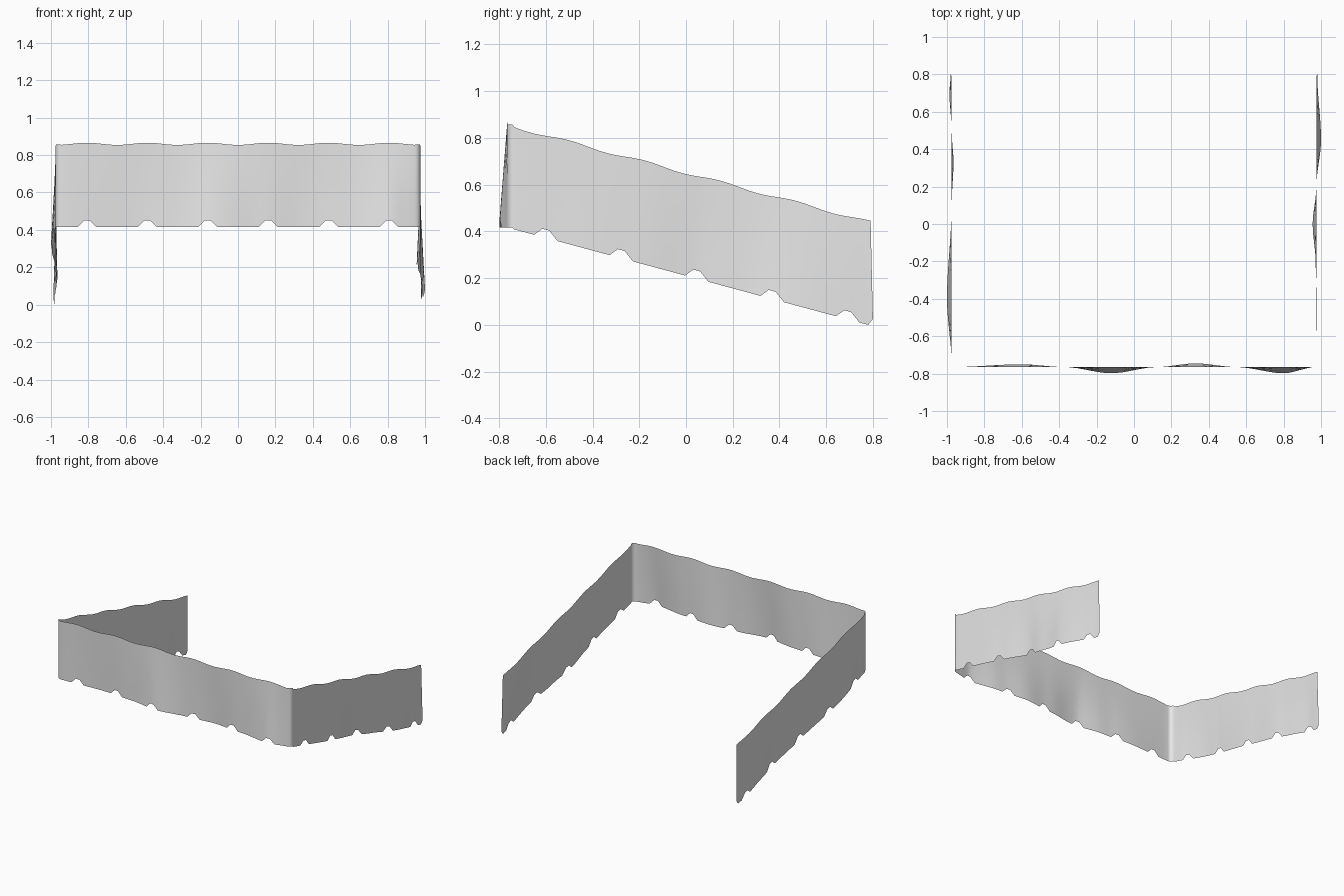
import bpy, bmesh, math

if "Cube" in bpy.data.objects:
    bpy.data.objects.remove(bpy.data.objects["Cube"], do_unlink=True)

HALF_X, FRONT_Y, REAR_Y = 0.975, -0.765, 0.79
RADIUS, PITCH, ROWS = 0.03, 0.323, 4
FRONT_NOTCHES = [(k - 2.5) * PITCH for k in range(6)]
SIDE_NOTCHES = [-0.6 + k * PITCH for k in range(5)]

# Outward swing of the hem: (position along the panel, offset)
FRONT_SWING = [(-0.97, 0), (-0.6, -0.015), (-0.37, 0), (-0.12, 0.033),
               (0.12, 0), (0.33, -0.02), (0.55, 0), (0.8, 0.033), (0.97, 0)]
RIGHT_SWING = [(-0.75, 0), (-0.4, 0.025), (0.1, 0), (0.33, -0.01),
               (0.5, 0), (0.7, 0.012), (0.8, 0.005)]
LEFT_SWING = [(-0.75, 0), (-0.4, 0.004), (-0.2, -0.004), (0, -0.02),
              (0.2, 0), (0.45, 0.025), (0.8, 0.005)]


def swing(knots, s):
    """Eased value between neighbouring knots."""
    for (a, va), (b, vb) in zip(knots, knots[1:]):
        if a <= s <= b:
            t = (s - a) / (b - a)
            return va + (vb - va) * t * t * (3 - 2 * t)
    return 0.0


def stations(start, end, notches):
    """Column positions: notch corners plus even steps between them."""
    marks = [start, end]
    for c in notches:
        marks += [c - 0.05, c - 0.015, c + 0.015, c + 0.05]
    marks = sorted(m for m in marks if start <= m <= end)
    out = []
    for a, b in zip(marks, marks[1:]):
        n = max(1, round((b - a) / 0.045))
        out += [a + (b - a) * i / n for i in range(n)]
    return out + [end]


def notch(s, notches):
    d = min(abs(s - c) for c in notches)
    return 0.035 * min(1, max(0, (0.05 - d) / 0.035))


def ripple(s, peak):
    return 0.006 * (math.cos(math.tau * (s - peak) / PITCH) - 1)


def side_column(side, y, knots):
    """Top and hem points of one column on a sloping side panel."""
    top = (side * HALF_X, y, 0.79 - 0.267 * (y + 0.5) + ripple(y, -0.5))
    hem = max(0, 0.21 - 0.27 * y) + notch(y, SIDE_NOTCHES)
    end = y > REAR_Y - 0.001
    return top, (side * (HALF_X + swing(knots, y)),
                 y + 0.01 * end, hem + 0.025 * end)


def front_column(x):
    top = (x, FRONT_Y, 0.866 + ripple(x, FRONT_NOTCHES[0]))
    return top, (x, FRONT_Y - swing(FRONT_SWING, x),
                 0.416 + notch(x, FRONT_NOTCHES))


def corner(side):
    """Columns of the rounded corner, from the side panel to the front."""
    out = []
    for i in range(1, 6):
        a = math.pi / 2 * i / 6
        x = side * (HALF_X - RADIUS + RADIUS * math.cos(a))
        y = FRONT_Y + RADIUS - RADIUS * math.sin(a)
        out.append(((x, y, 0.857), (x, y, 0.416)))
    return out


# Columns run from the right rear, round the front, to the left rear
ys = stations(FRONT_Y + RADIUS, 0.78, SIDE_NOTCHES) + [REAR_Y]
edge = HALF_X - RADIUS
columns = [side_column(-1, y, RIGHT_SWING) for y in reversed(ys)]
columns += corner(-1)
columns += [front_column(x) for x in stations(-edge, edge, FRONT_NOTCHES)]
columns += reversed(corner(1))
columns += [side_column(1, y, LEFT_SWING) for y in ys]

# Hanging fabric sheet
bm = bmesh.new()
grid = []
for top, hem in columns:
    grid.append([bm.verts.new([h + (t - h) * r / ROWS for t, h in zip(top, hem)])
                 for r in range(ROWS + 1)])
for a, b in zip(grid, grid[1:]):
    for r in range(ROWS):
        bm.faces.new((a[r], b[r], b[r + 1], a[r + 1]))
mesh = bpy.data.meshes.new("awning_valance")
bm.to_mesh(mesh)
bm.free()
valance = bpy.data.objects.new("awning_valance", mesh)
bpy.context.collection.objects.link(valance)

# Light grey fabric
fabric = bpy.data.materials.new("light_grey_fabric")
fabric.use_nodes = True
colour = (0.8, 0.8, 0.8, 1)
fabric.diffuse_color = colour
fabric.node_tree.nodes["Principled BSDF"].inputs["Base Color"].default_value = colour
mesh.materials.append(fabric)

bpy.context.view_layer.objects.active = valance
valance.select_set(True)
bpy.ops.object.shade_smooth_by_angle(angle=math.radians(40))
